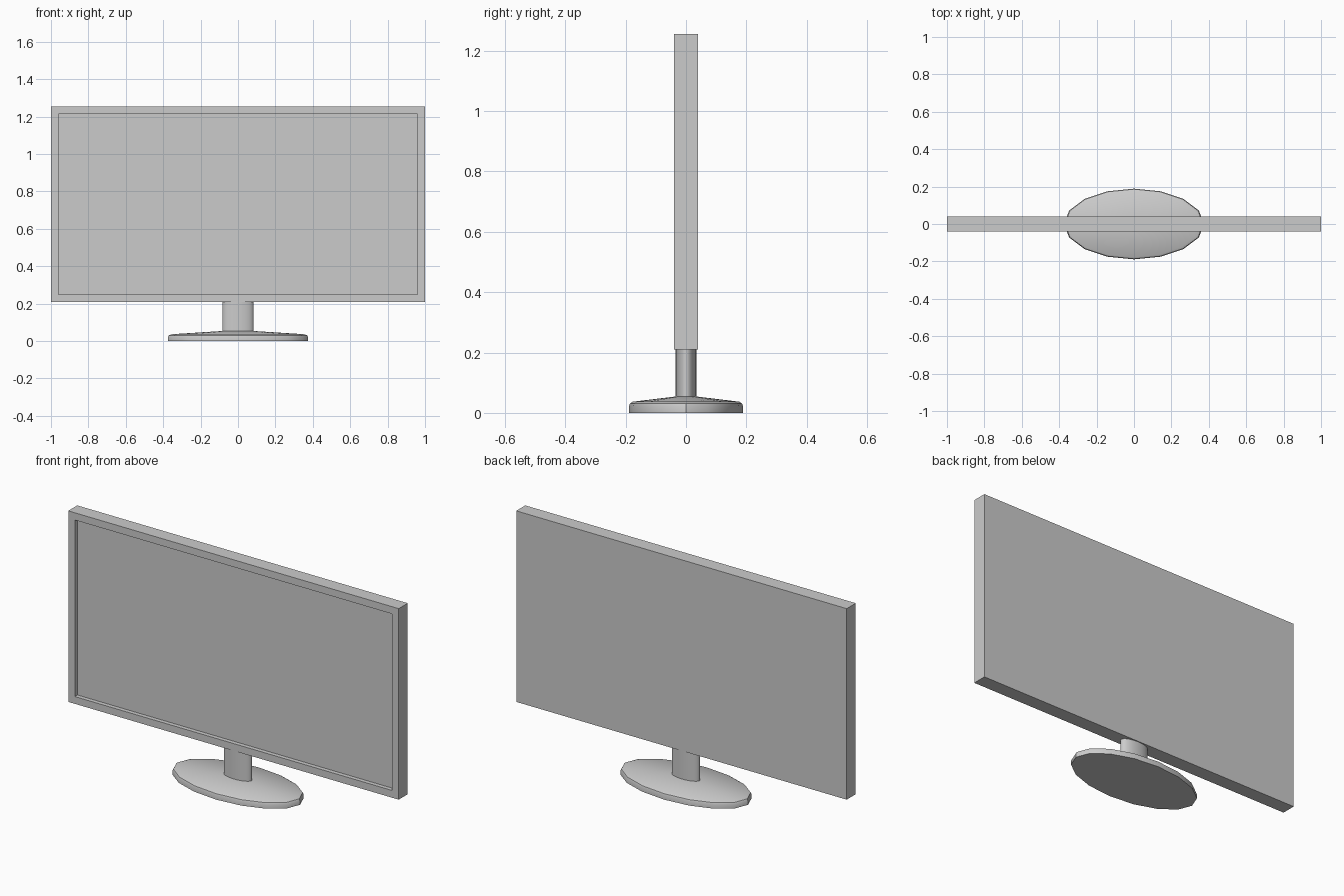
import bpy, bmesh, math
from mathutils import Vector

if "Cube" in bpy.data.objects:
    bpy.data.objects.remove(bpy.data.objects["Cube"])


def finish(bm, name, smooth=False):
    bmesh.ops.recalc_face_normals(bm, faces=bm.faces)
    mesh = bpy.data.meshes.new(name)
    bm.to_mesh(mesh)
    bm.free()
    obj = bpy.data.objects.new(name, mesh)
    bpy.context.collection.objects.link(obj)
    if smooth:
        bpy.ops.object.select_all(action='DESELECT')
        bpy.context.view_layer.objects.active = obj
        obj.select_set(True)
        bpy.ops.object.shade_smooth_by_angle(angle=math.radians(35))
    return obj


def oval_lathe(name, rings, sides=16):
    """Stack oval rings given as (x radius, y radius, z), capped at both ends."""
    bm = bmesh.new()
    loops = [[bm.verts.new((rx * math.cos(2 * math.pi * i / sides),
                            ry * math.sin(2 * math.pi * i / sides), z))
              for i in range(sides)] for rx, ry, z in rings]
    for a, b in zip(loops, loops[1:]):
        for i in range(sides):
            j = (i + 1) % sides
            bm.faces.new((a[i], a[j], b[j], b[i]))
    bm.faces.new(loops[0])
    bm.faces.new(loops[-1])
    return finish(bm, name, smooth=True)


# Screen housing: a slab with a recessed panel on the front
WIDTH, DEPTH, BOTTOM, TOP = 2.0, 0.078, 0.21, 1.255
BEZEL, RECESS = 0.056, 0.023
bm = bmesh.new()
bmesh.ops.create_cube(bm, size=1)
bmesh.ops.scale(bm, vec=(WIDTH, DEPTH, TOP - BOTTOM), verts=bm.verts)
bmesh.ops.translate(bm, vec=(0, 0, (TOP + BOTTOM) / 2), verts=bm.verts)
bm.normal_update()
front = min(bm.faces, key=lambda f: f.calc_center_median().y)
bmesh.ops.inset_individual(bm, faces=[front], thickness=BEZEL)
panel = bmesh.ops.extrude_discrete_faces(bm, faces=[front])["faces"][0]
bmesh.ops.translate(bm, vec=Vector((0, RECESS, 0)), verts=panel.verts)
finish(bm, "screen")

# Oval foot with a rounded rim and a gently sloped top
oval_lathe("stand_base", [
    (0.375, 0.189, 0.0), (0.375, 0.189, 0.022), (0.370, 0.186, 0.031),
    (0.350, 0.177, 0.037), (0.083, 0.037, 0.054)])

# Oval neck, running slightly into the foot and the screen
oval_lathe("stand_neck", [(0.083, 0.035, 0.045), (0.083, 0.035, 0.215)], 32)
